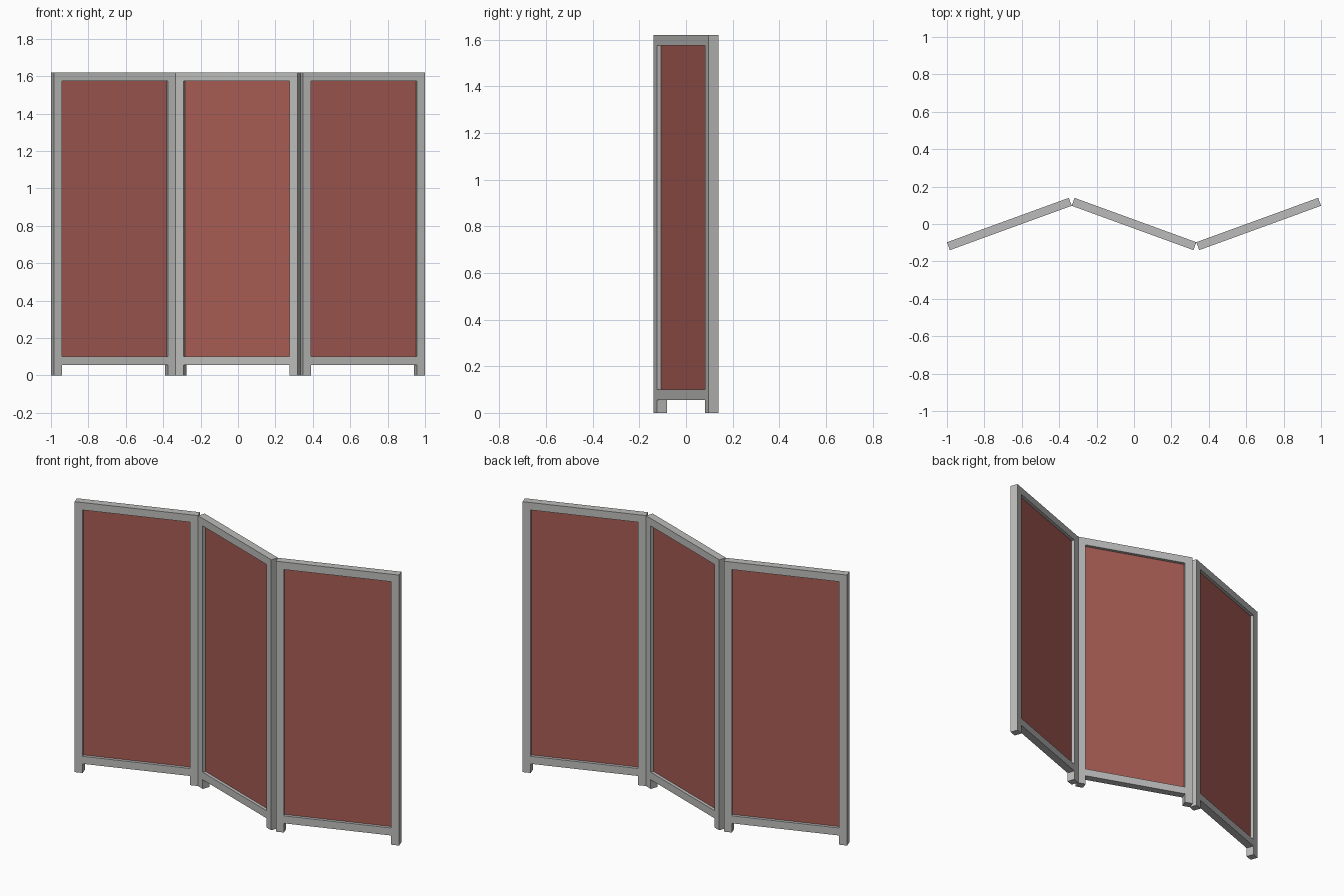
import bpy
import math
from mathutils import Matrix

if "Cube" in bpy.data.objects:
    bpy.data.objects.remove(bpy.data.objects["Cube"])

LENGTH, DEPTH, HEIGHT = 0.693, 0.045, 1.62   # one panel
BAR = 0.045                                  # frame bar width
FOOT = 0.055                                 # underside of the bottom rail
ANGLE = math.radians(20)


def material(name, color):
    mat = bpy.data.materials.new(name)
    mat.diffuse_color = (*color, 1)
    mat.use_nodes = True
    mat.node_tree.nodes["Principled BSDF"].inputs["Base Color"].default_value = mat.diffuse_color
    return mat


grey = material("grey_frame", (0.50, 0.50, 0.495))
red = material("red_fabric", (0.38, 0.105, 0.087))


def box(name, size, center, placement, mat):
    bpy.ops.mesh.primitive_cube_add(size=1)
    ob = bpy.context.object
    ob.name = name
    ob.data.transform(Matrix.Translation(center) @ Matrix.Diagonal((*size, 1)))
    ob.matrix_world = placement
    ob.data.materials.append(mat)


# Three zigzag panels, hinged at their touching corners
for label, x, turn in (("left", -0.6665, 1), ("middle", 0, -1), ("right", 0.6665, 1)):
    place = Matrix.Translation((x, 0, 0)) @ Matrix.Rotation(turn * ANGLE, 4, 'Z')
    inner = LENGTH - 2 * BAR
    # Upright posts, running down to the floor as feet
    for side, s in (("a", -1), ("b", 1)):
        box(f"{label}_post_{side}", (BAR, DEPTH, HEIGHT),
            (s * (LENGTH - BAR) / 2, 0, HEIGHT / 2), place, grey)
    # Top and bottom rails
    for rail, z in (("top", HEIGHT - BAR / 2), ("bottom", FOOT + BAR / 2)):
        box(f"{label}_{rail}_rail", (inner, DEPTH, BAR), (0, 0, z), place, grey)
    # Thin recessed fabric sheet
    low, high = FOOT + BAR, HEIGHT - BAR
    box(f"{label}_fabric", (inner, 0.008, high - low), (0, 0, (low + high) / 2), place, red)
